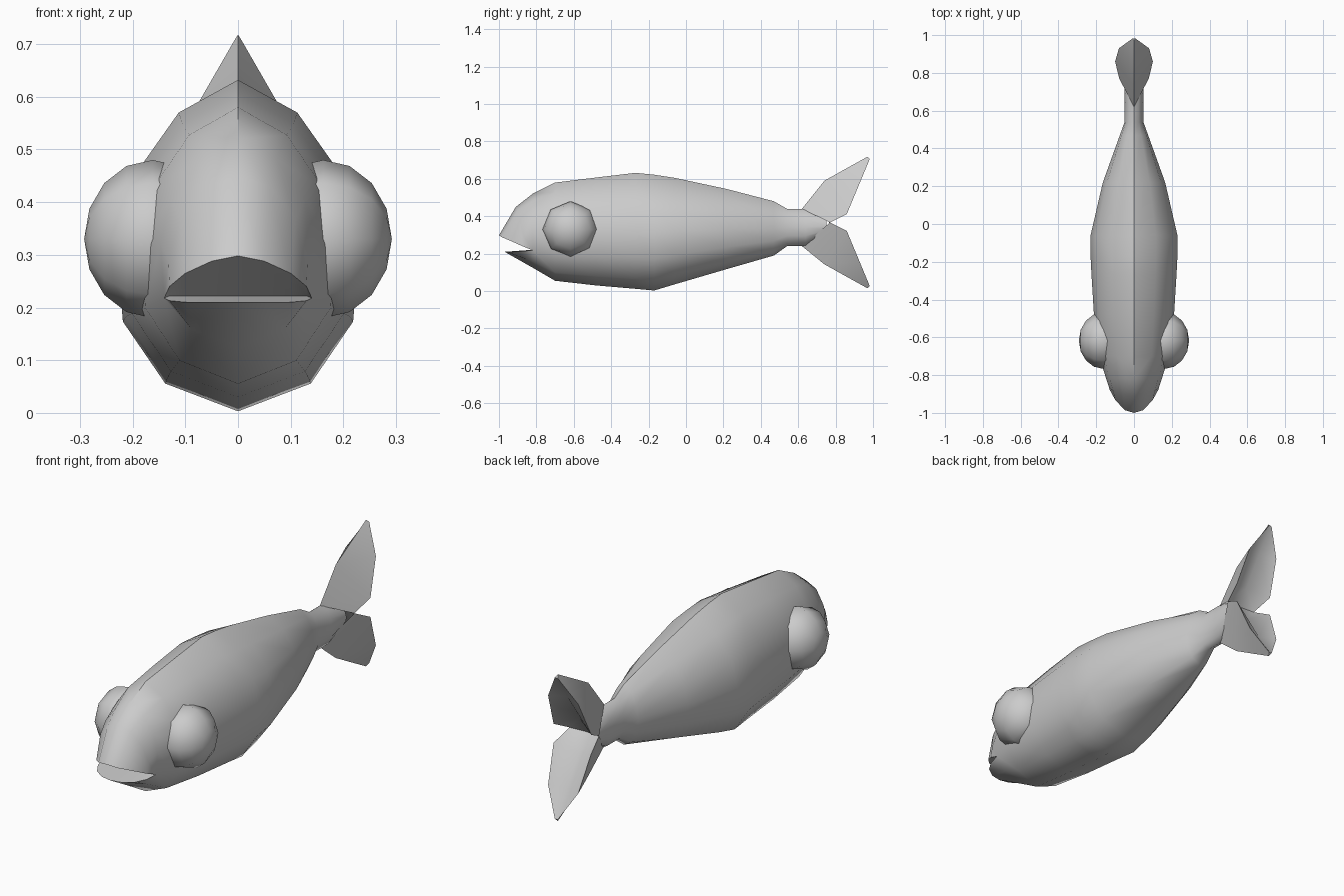
import bpy, bmesh, math
from mathutils import Vector

if "Cube" in bpy.data.objects:
    bpy.data.objects.remove(bpy.data.objects["Cube"])

# half cross-section, top to bottom: (width factor, height factor)
SEC = [(0, 1), (.5, .8), (.87, .42), (1, 0), (.95, -.45), (.6, -.83), (0, -1)]


def ring(y, top, bot, w):
    c, h = (top + bot) / 2, (top - bot) / 2
    return [(a * w, y, c + b * h) for a, b in SEC]


def strip(bm, rows):
    """Skin neighbouring rows of points, on both sides of x = 0."""
    for s in (1, -1):
        vs = [[bm.verts.new((s * p[0], p[1], p[2])) for p in r] for r in rows]
        for a, b in zip(vs, vs[1:]):
            for i in range(len(a) - 1):
                bm.faces.new((a[i], a[i + 1], b[i + 1], b[i]))


def finish(bm, name, angle):
    bmesh.ops.remove_doubles(bm, verts=bm.verts, dist=.0005)
    bmesh.ops.dissolve_degenerate(bm, edges=bm.edges, dist=.0001)
    bmesh.ops.recalc_face_normals(bm, faces=bm.faces)
    me = bpy.data.meshes.new(name)
    bm.to_mesh(me)
    bm.free()
    ob = bpy.data.objects.new(name, me)
    bpy.context.collection.objects.link(ob)
    bpy.ops.object.select_all(action='DESELECT')
    ob.select_set(True)
    bpy.context.view_layer.objects.active = ob
    bpy.ops.object.shade_smooth_by_angle(angle=math.radians(angle))
    return ob


# body: rings from the back of the mouth to the tail stem
bm = bmesh.new()
rings = [ring(*r) for r in [
    (-.82, .52, .125, .147), (-.70, .58, .055, .185), (-.48, .607, .03, .212),
    (-.27, .632, .012, .225), (-.17, .622, .003, .23), (-.06, .605, .036, .23),
    (.22, .545, .118, .165), (.47, .48, .19, .075), (.54, .44, .24, .05),
    (.64, .44, .24, .05), (.75, .40, .30, .05)]]
corner = (.14, -.82, .218)
rings[0][4] = corner
strip(bm, rings)

# upper jaw, lower jaw and mouth lining
brow = [(0, -.91, .45), (.06, -.90, .43), (.11, -.885, .37), (.132, -.865, .29), corner]
upper_lip = [(0, -1, .298), (.05, -.985, .288), (.1, -.93, .265), (.13, -.875, .24), corner]
lower_lip = [(0, -.97, .21), (.05, -.96, .21), (.1, -.925, .21), (.13, -.875, .213), corner]
throat = [(p[0], -.80, .222) for p in upper_lip[:4]] + [corner]
strip(bm, [rings[0][:5], brow, upper_lip, throat, lower_lip])
chin = rings[0][6], rings[0][5], rings[0][5], rings[0][5], corner
strip(bm, [lower_lip, chin])
finish(bm, "fish_body", 50)

# tail: two lobes, each with a front ridge, two side edges and a hollow back
bm = bmesh.new()


def lobe(flip):
    def z(v):
        return .725 - v + .008 if flip else v
    base_z = .24 if flip else .44
    rows = [
        [(0, .62, base_z), (.078, .77, .3665), (0, .765, .3665)],
        [(0, .74, z(.59)), (.1, .86, z(.412)), (0, .81, z(.45))],
        [(0, .86, z(.657)), (.08, .93, z(.58)), (0, .90, z(.585))],
        [(0, .97, z(.718)), (.008, .982, z(.705)), (0, .982, z(.705))]]
    strip(bm, rows)
    strip(bm, [[rows[3][0], rows[3][1]], [rows[3][2], rows[3][2]]])


lobe(False)
lobe(True)
finish(bm, "tail_fin", 60)

# bulging eyes
for side, s in (("left", -1), ("right", 1)):
    bm = bmesh.new()
    bmesh.ops.create_uvsphere(bm, u_segments=8, v_segments=8, radius=1)
    for v in bm.verts:
        a = v.co.copy()
        v.co = Vector((s * (.162 + .13 * a.z), -.617 + .15 * a.x, .33 + .15 * a.y))
    finish(bm, "eye_" + side, 60)
